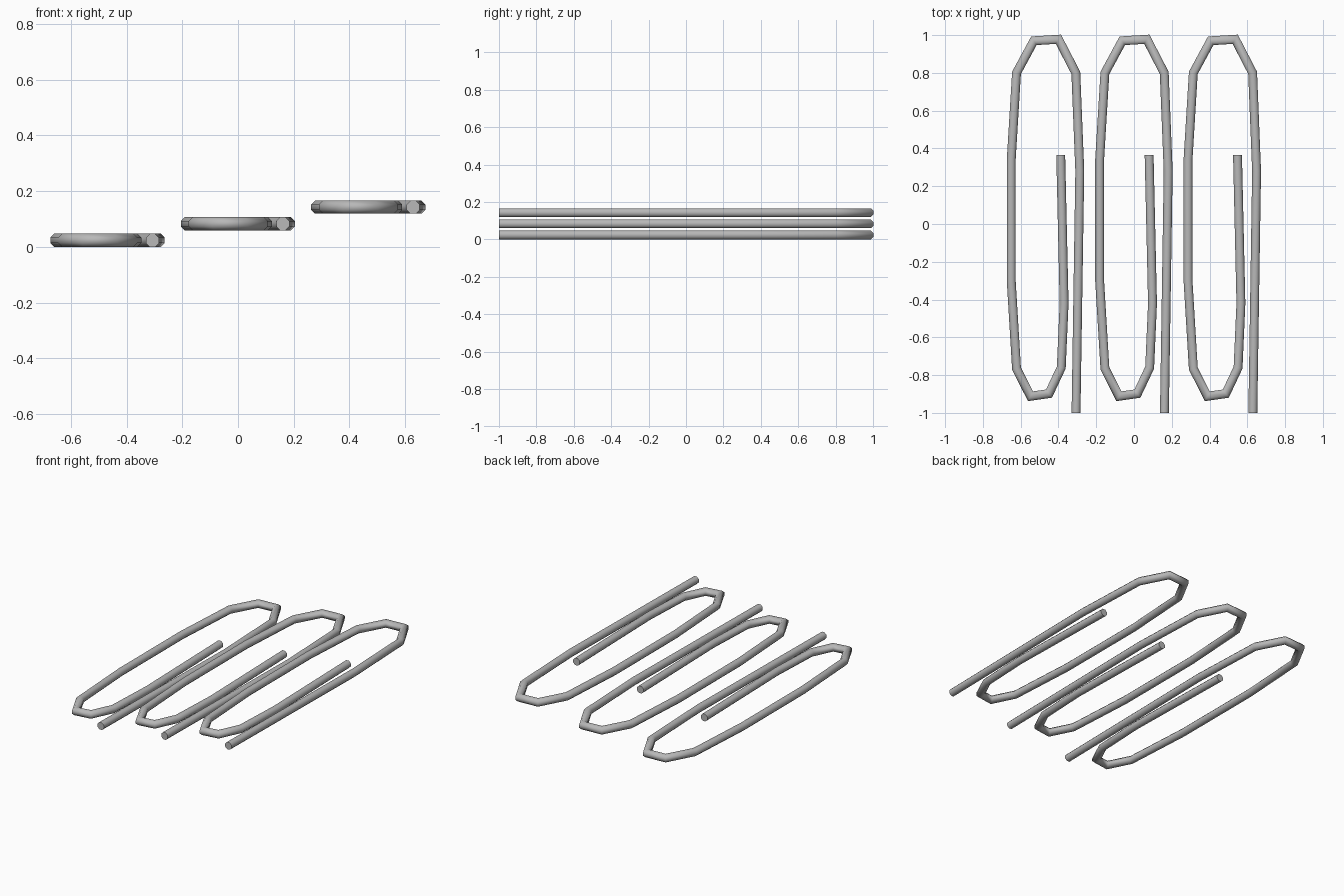
import bpy, bmesh, math
from mathutils import Vector

cube = bpy.data.objects.get("Cube")
if cube:
    bpy.data.objects.remove(cube, do_unlink=True)

steel = bpy.data.materials.new("steel_grey")
steel.use_nodes = True
grey = (0.48, 0.48, 0.48, 1)
steel.diffuse_color = grey
steel.node_tree.nodes["Principled BSDF"].inputs["Base Color"].default_value = grey

SIDES = 8
RADIUS = 0.0235 / math.cos(math.pi / SIDES)

# Wire centre line, relative to the middle of a clip
PATH = [Vector(p) for p in (
    (0.161, -1.0), (0.181, 0.28), (0.160, 0.80), (0.068, 0.978), (-0.062, 0.970),
    (-0.154, 0.80), (-0.182, 0.34), (-0.182, -0.30), (-0.154, -0.765),
    (-0.080, -0.912), (0.018, -0.898), (0.083, -0.76), (0.098, -0.42), (0.080, 0.365))]


def wire(name, path, location):
    """Sweep a round section along a flat path with mitred corners."""
    bm = bmesh.new()
    rings = []
    for i, p in enumerate(path):
        before = (p - path[i - 1]).normalized() if i else None
        after = (path[i + 1] - p).normalized() if i < len(path) - 1 else None
        before, after = before or after, after or before
        tangent = (before + after).normalized()
        side = Vector((-tangent.y, tangent.x)) / tangent.dot(after)
        ring = []
        for k in range(SIDES):
            a = 2 * math.pi * (k + 0.5) / SIDES
            q = p + side * (RADIUS * math.cos(a))
            ring.append(bm.verts.new((q.x, q.y, RADIUS * math.sin(a))))
        rings.append(ring)
    for r, s in zip(rings, rings[1:]):
        for k in range(SIDES):
            n = (k + 1) % SIDES
            bm.faces.new((r[k], r[n], s[n], s[k]))
    bm.faces.new(rings[0])
    bm.faces.new(rings[-1])
    bmesh.ops.recalc_face_normals(bm, faces=bm.faces)
    mesh = bpy.data.meshes.new(name)
    bm.to_mesh(mesh)
    bm.free()
    mesh.materials.append(steel)
    obj = bpy.data.objects.new(name, mesh)
    obj.location = location
    bpy.context.collection.objects.link(obj)
    return obj


# Three clips, stepping up from right to left
bpy.ops.object.select_all(action="DESELECT")
for i, name in enumerate(("right_paper_clip", "middle_paper_clip", "left_paper_clip")):
    clip = wire(name, PATH, ((i - 1) * 0.468, 0, 0.0235 + i * 0.0595))
    clip.select_set(True)
    bpy.context.view_layer.objects.active = clip
bpy.ops.object.shade_smooth_by_angle(angle=math.radians(50))
